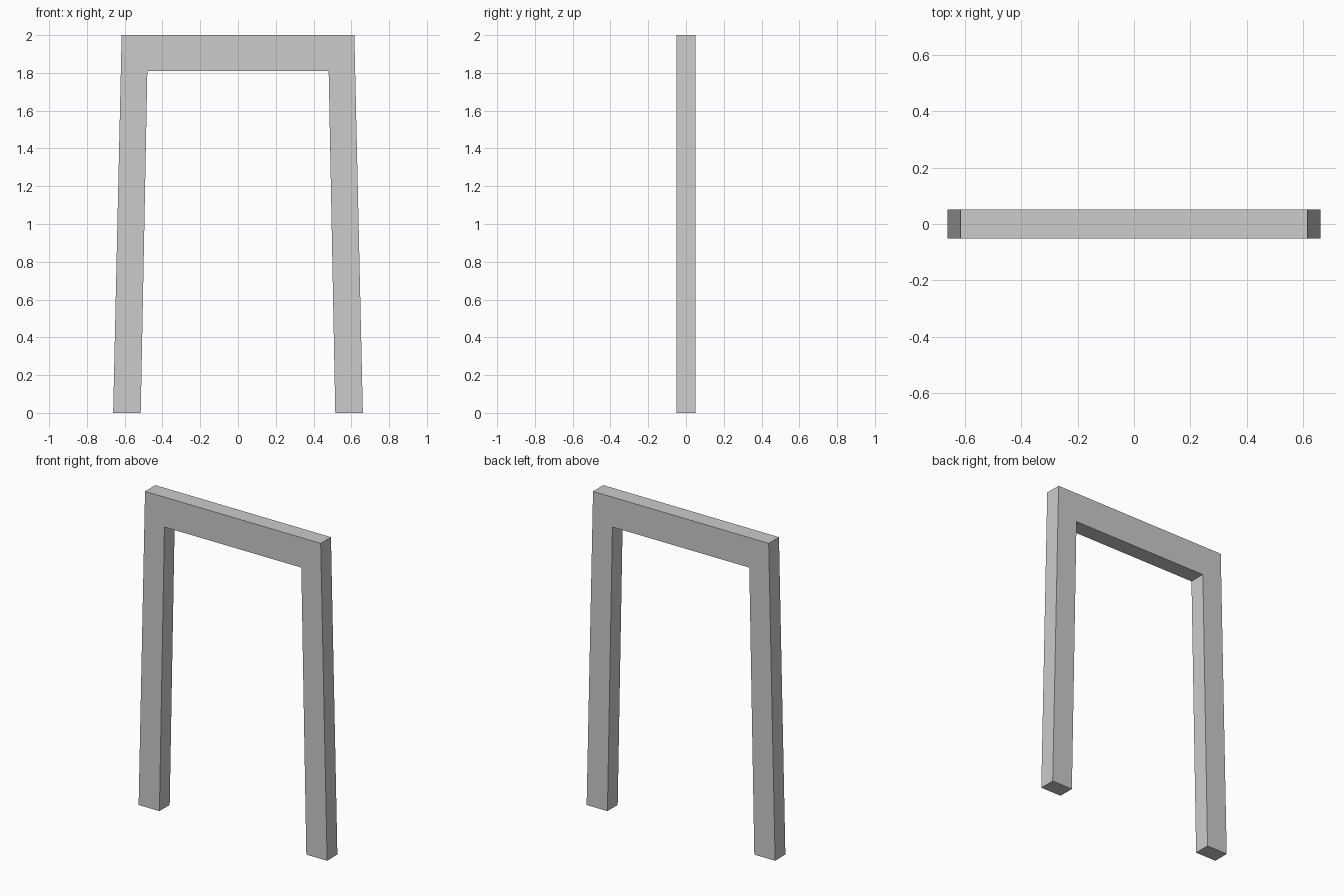
import bpy, bmesh
from mathutils import Vector

if "Cube" in bpy.data.objects:
    bpy.data.objects.remove(bpy.data.objects["Cube"])

DEPTH = 0.103

# Right half of the frame outline (x, z), from inner lintel corner round to the top
half = [(0.48, 1.81), (0.515, 0.0), (0.661, 0.0), (0.616, 2.0)]
outline = half + [(-x, z) for x, z in reversed(half)]

# Splayed door frame: one profile extruded through its depth
bm = bmesh.new()
front = bm.faces.new([bm.verts.new((x, -DEPTH / 2, z)) for x, z in outline])
result = bmesh.ops.extrude_face_region(bm, geom=[front], use_keep_orig=True)
back_verts = [g for g in result["geom"] if isinstance(g, bmesh.types.BMVert)]
bmesh.ops.translate(bm, verts=back_verts, vec=Vector((0, DEPTH, 0)))
bmesh.ops.recalc_face_normals(bm, faces=bm.faces[:])

mesh = bpy.data.meshes.new("door_frame")
bm.to_mesh(mesh)
bm.free()
bpy.context.collection.objects.link(bpy.data.objects.new("door_frame", mesh))
